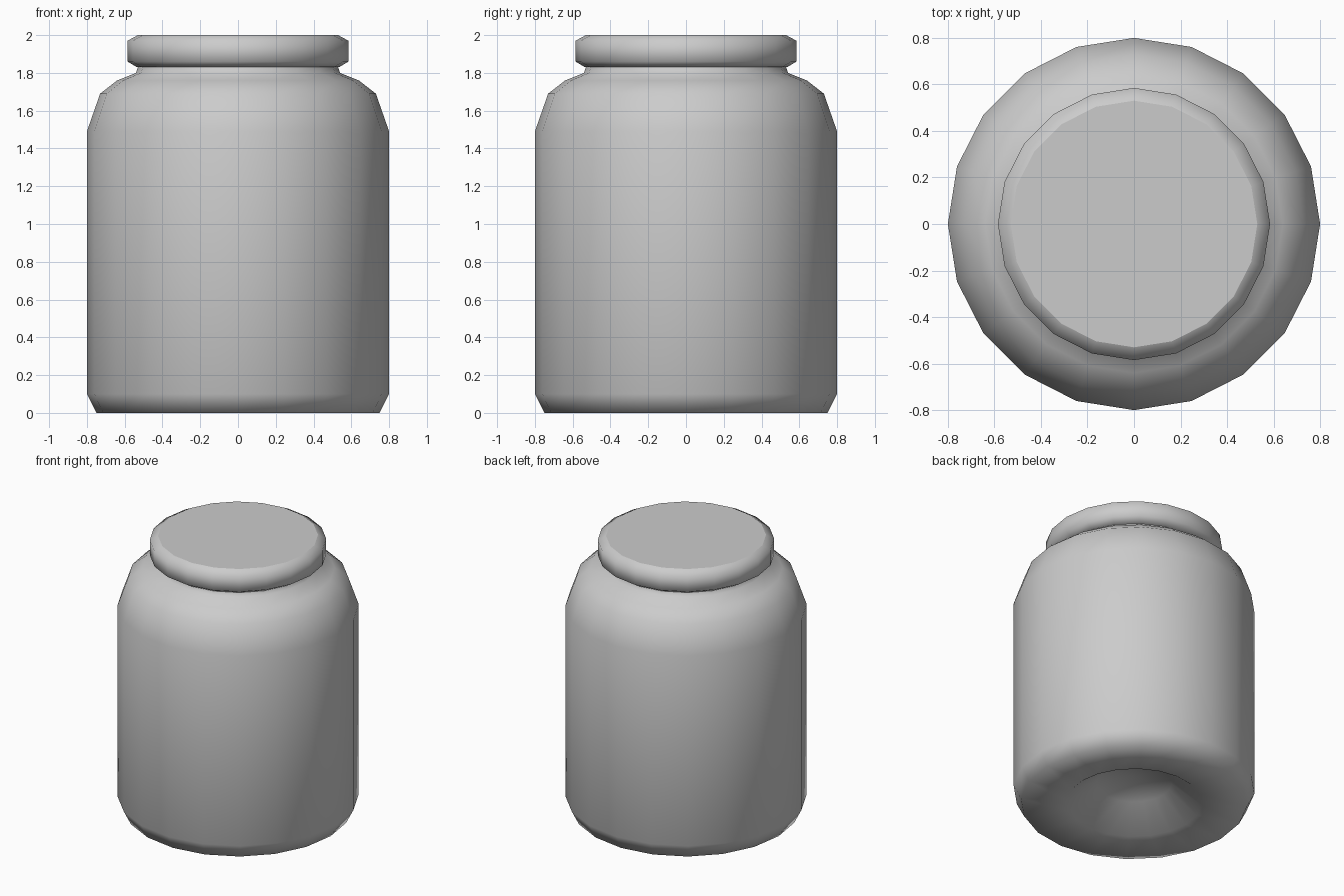
import bpy, bmesh, math

if "Cube" in bpy.data.objects:
    bpy.data.objects.remove(bpy.data.objects["Cube"])

SIDES = 20


def lathe(name, profile, angle, flat_cap=False):
    """Revolve a (radius, z) profile, bottom to top; radius 0 makes a pole."""
    bm = bmesh.new()
    rings = []
    for r, z in profile:
        if r == 0:
            rings.append([bm.verts.new((0, 0, z))] * SIDES)
        else:
            rings.append([bm.verts.new((r * math.cos(2 * math.pi * i / SIDES),
                                        r * math.sin(2 * math.pi * i / SIDES), z))
                          for i in range(SIDES)])
    for a, b in zip(rings, rings[1:]):
        for i in range(SIDES):
            j = (i + 1) % SIDES
            bm.faces.new(dict.fromkeys((a[i], a[j], b[j], b[i])))
    if flat_cap:
        bm.faces.new(rings[-1])
    bmesh.ops.recalc_face_normals(bm, faces=bm.faces[:])
    mesh = bpy.data.meshes.new(name)
    bm.to_mesh(mesh)
    bm.free()
    obj = bpy.data.objects.new(name, mesh)
    bpy.context.collection.objects.link(obj)
    bpy.ops.object.select_all(action='DESELECT')
    obj.select_set(True)
    bpy.context.view_layer.objects.active = obj
    bpy.ops.object.shade_smooth_by_angle(angle=math.radians(angle))
    if flat_cap:
        mesh.polygons[-1].use_smooth = False
    return obj


# Jar body with dimpled base, rounded shoulder and short neck
lathe("jar_body", [(0, 0.2), (0.25, 0.15), (0.45, 0.0), (0.75, 0.0), (0.80, 0.10),
                   (0.80, 1.49), (0.73, 1.69), (0.64, 1.76), (0.54, 1.80),
                   (0.53, 1.83)], 70, flat_cap=True)

# Lid with chamfered rim
lathe("lid", [(0, 1.83), (0.535, 1.83), (0.585, 1.86), (0.585, 1.97), (0.53, 2.0)],
      65, flat_cap=True)
